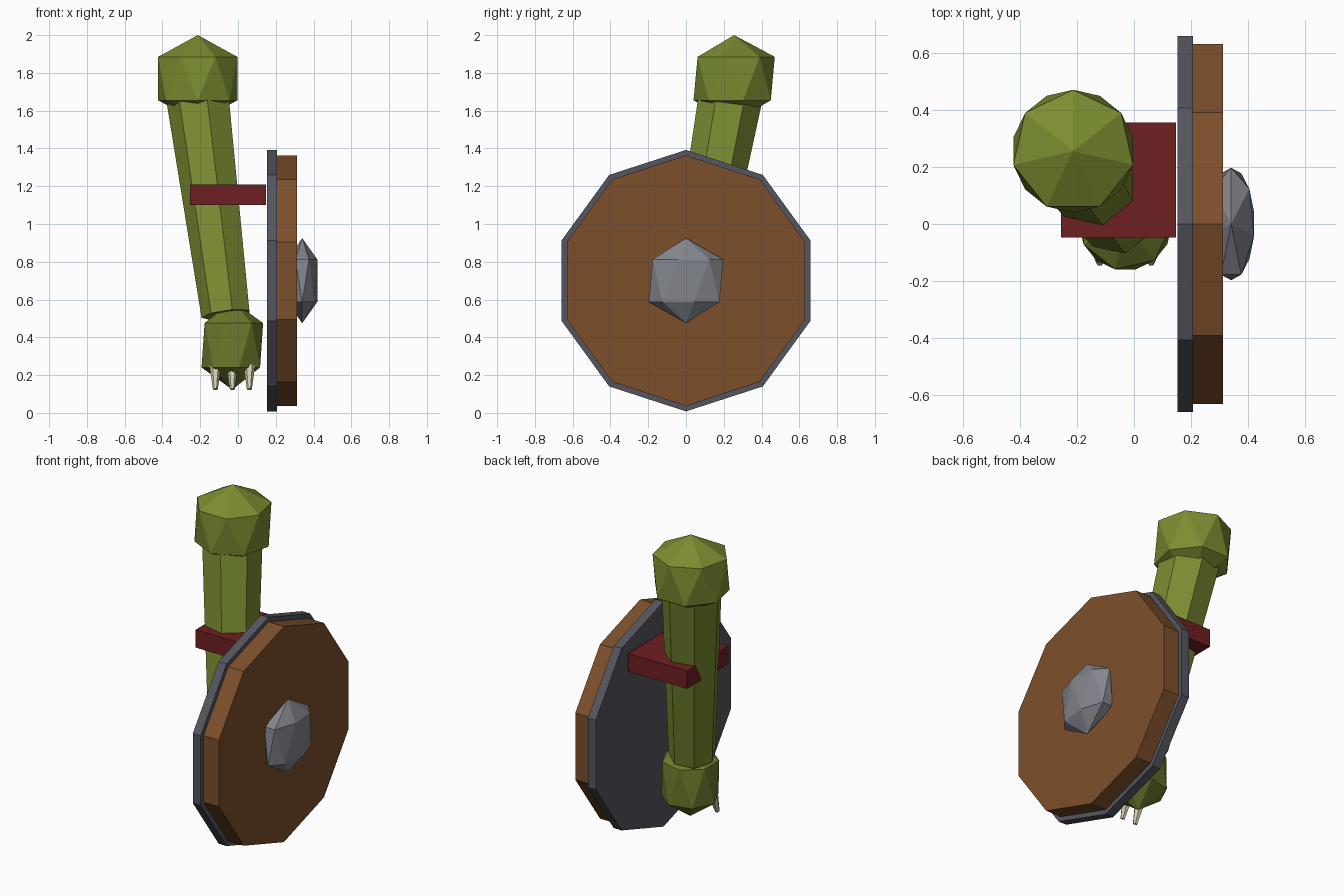
import bpy, bmesh
from math import sin, cos, radians, pi
from mathutils import Vector

if "Cube" in bpy.data.objects:
    bpy.data.objects.remove(bpy.data.objects["Cube"], do_unlink=True)


def material(name, rgb):
    """Flat material from 0-255 display values."""
    col = [(c / 255) ** 2.2 for c in rgb] + [1.0]
    m = bpy.data.materials.new(name)
    m.use_nodes = True
    m.diffuse_color = col
    bsdf = m.node_tree.nodes["Principled BSDF"]
    bsdf.inputs["Base Color"].default_value = col
    bsdf.inputs["Roughness"].default_value = 0.9
    return m


green = material("olive green", (122, 140, 52))
dark_green = material("dark olive", (108, 124, 48))
wood = material("brown wood", (124, 80, 47))
leather = material("red leather", (110, 36, 38))
iron = material("dark iron", (86, 87, 95))
steel = material("grey steel", (130, 132, 140))
bone = material("bone", (218, 208, 184))


def finish(name, bm, mat):
    bmesh.ops.recalc_face_normals(bm, faces=bm.faces)
    mesh = bpy.data.meshes.new(name)
    bm.to_mesh(mesh)
    bm.free()
    mesh.materials.append(mat)
    obj = bpy.data.objects.new(name, mesh)
    bpy.context.collection.objects.link(obj)
    return obj


def prism(name, start, end, r0, r1, sides, ref, mat, phase=0):
    """Tapered prism between two points; corner angles start from ref."""
    start, end = Vector(start), Vector(end)
    axis = (end - start).normalized()
    u = Vector(ref)
    u = (u - axis * u.dot(axis)).normalized()
    v = axis.cross(u)
    angles = [radians(phase) + 2 * pi * i / sides for i in range(sides)]
    bm = bmesh.new()
    low, high = [[bm.verts.new(p + (u * cos(a) + v * sin(a)) * r) for a in angles]
                 for p, r in ((start, r0), (end, r1))]
    for i in range(sides):
        j = (i + 1) % sides
        bm.faces.new((low[i], low[j], high[j], high[i]))
    bm.faces.new(low)
    bm.faces.new(high)
    return finish(name, bm, mat)


def gem(name, centre, rx, ry, half, phase, mat, sides=7):
    """Faceted ball: two twisted rings, each closed by a point."""
    bm = bmesh.new()
    c = Vector(centre)
    step = 2 * pi / sides

    def ring(z, turn):
        angles = [radians(phase) + turn + step * i for i in range(sides)]
        return [bm.verts.new(c + Vector((rx * cos(a), ry * sin(a), z))) for a in angles]

    top, bottom = ring(half / 2, 0), ring(-half / 2, step / 2)
    tip = bm.verts.new(c + Vector((0, 0, half)))
    base = bm.verts.new(c - Vector((0, 0, half)))
    for i in range(sides):
        j = (i + 1) % sides
        bm.faces.new((top[i], top[j], tip))
        bm.faces.new((bottom[i], top[j], top[i]))
        bm.faces.new((bottom[i], bottom[j], top[j]))
        bm.faces.new((bottom[j], bottom[i], base))
    return finish(name, bm, mat)


def box(name, low, high, mat):
    low, high = Vector(low), Vector(high)
    bm = bmesh.new()
    bmesh.ops.create_cube(bm, size=1)
    bmesh.ops.scale(bm, vec=high - low, verts=bm.verts)
    bmesh.ops.translate(bm, vec=(low + high) / 2, verts=bm.verts)
    return finish(name, bm, mat)


# Shield: iron backing, wooden board, faceted boss
up = (0, 0, 1)
prism("shield_rim", (0.153, 0, 0.70), (0.207, 0, 0.70), 0.692, 0.692, 10, up, iron)
prism("shield_board", (0.207, 0, 0.70), (0.312, 0, 0.70), 0.663, 0.663, 10, up, wood)
gem("shield_boss", (0.34, 0, 0.70), 0.082, 0.197, 0.225, 90, steel)

# Arm with shoulder and hand
prism("arm", (-0.06, 0.025, 0.52), (-0.217, 0.25, 1.75), 0.134, 0.176, 7,
      (1, 0, 0), green, 180)
gem("shoulder", (-0.213, 0.255, 1.77), 0.215, 0.215, 0.23, 90, green)
gem("hand", (-0.03, 0, 0.358), 0.163, 0.163, 0.235, 0, dark_green)

# Strap joining arm and shield
box("strap", (-0.255, -0.047, 1.10), (0.147, 0.355, 1.21), leather)

# Claws
for label, x in (("right", -0.12), ("middle", -0.03), ("left", 0.06)):
    prism(label + "_claw", (x, -0.09, 0.25), (x, -0.135, 0.125), 0.031, 0.013, 6,
          (1, 0, 0), bone)
